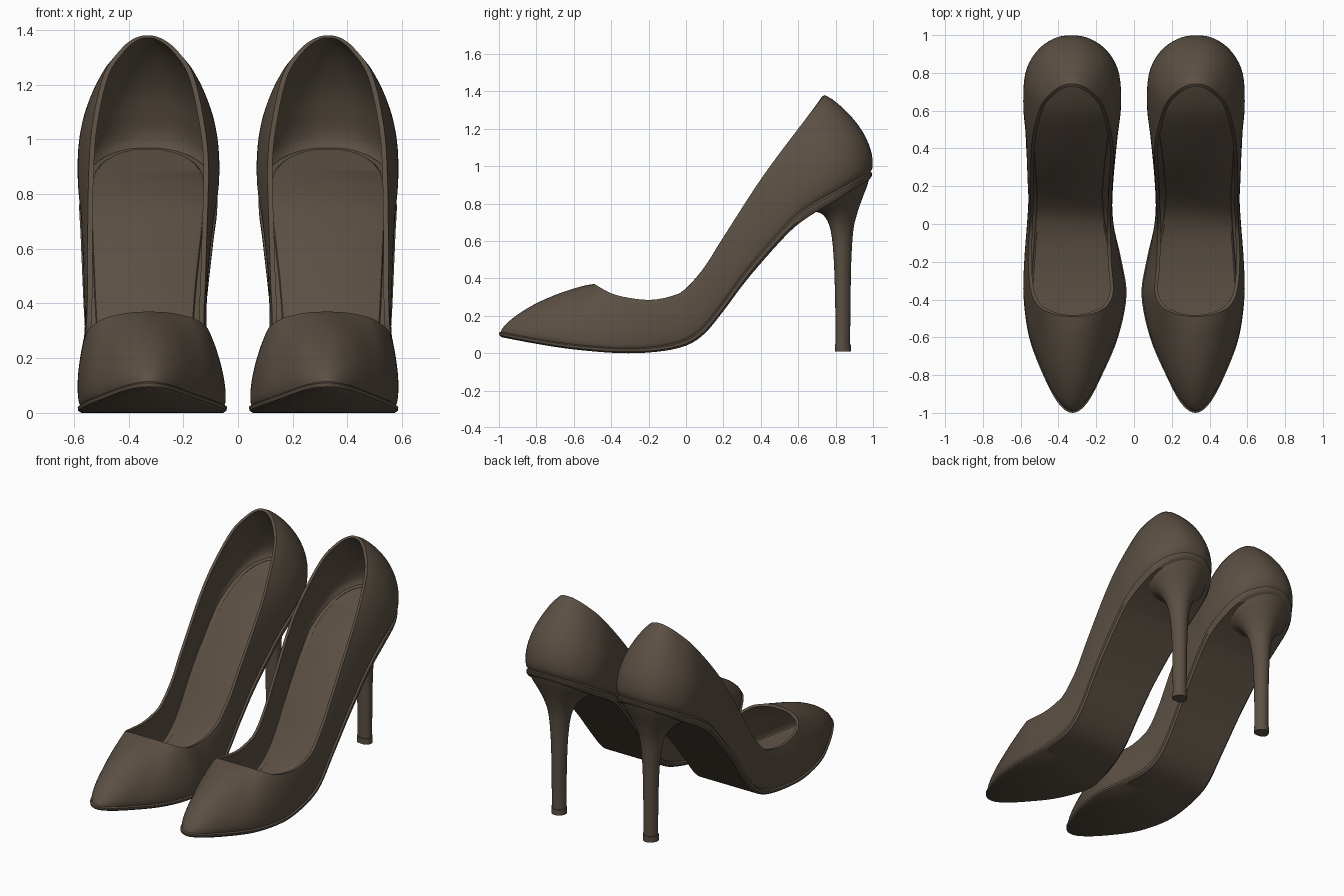
import bpy
import math
from mathutils import Vector

if "Cube" in bpy.data.objects:
    bpy.data.objects.remove(bpy.data.objects["Cube"])

leather = bpy.data.materials.new("dark_brown_leather")
leather.use_nodes = True
BROWN = (0.105, 0.079, 0.057, 1)
leather.diffuse_color = BROWN
leather.node_tree.nodes["Principled BSDF"].inputs["Base Color"].default_value = BROWN


def spline(points, steps, closed=False):
    """Smooth curve through points of any dimension."""
    pts = [Vector(p) for p in points]
    n = len(pts)

    def get(i):
        return pts[i % n] if closed else pts[max(0, min(n - 1, i))]

    out = []
    for i in range(n if closed else n - 1):
        a, b, c, d = (get(i + j) for j in (-1, 0, 1, 2))
        for s in range(steps):
            t = s / steps
            out.append(b + (c - a) * (t / 2) + (a * 2 - b * 5 + c * 4 - d) * (t * t / 2)
                       + (b * 3 - a - c * 3 + d) * (t ** 3 / 2))
    if not closed:
        out.append(pts[-1])
    return out


def profile(points):
    """Height as a function of the position along the shoe."""
    curve = spline(points, 10)

    def height(y):
        if y <= curve[0][0]:
            return curve[0][1]
        for p, q in zip(curve, curve[1:]):
            if y <= q[0]:
                return p[1] + (q[1] - p[1]) * (y - p[0]) / (q[0] - p[0])
        return curve[-1][1]

    return height


def loft(name, rings, cap_start=False, cap_end=False, angle=35):
    """Skin a stack of rings, mirrored to make the pair."""
    n = len(rings[0])
    verts = [tuple(p) for ring in rings for p in ring]
    faces = []
    for r in range(len(rings) - 1):
        for i in range(n):
            j = (i + 1) % n
            faces.append((r * n + i, r * n + j, (r + 1) * n + j, (r + 1) * n + i))

    def cap(base, flip):
        for k in range(n // 2):
            strip = [k, k + 1, n - k - 1, (n - k) % n]
            face = [base + i for i in dict.fromkeys(strip)]
            faces.append(tuple(reversed(face)) if flip else tuple(face))

    if cap_start:
        cap(0, True)
    if cap_end:
        cap((len(rings) - 1) * n, False)
    mesh = bpy.data.meshes.new(name)
    mesh.from_pydata(verts, [], faces)
    mesh.materials.append(leather)
    obj = bpy.data.objects.new(name, mesh)
    bpy.context.collection.objects.link(obj)
    bpy.ops.object.select_all(action='DESELECT')
    obj.select_set(True)
    bpy.context.view_layer.objects.active = obj
    bpy.ops.object.shade_smooth_by_angle(angle=math.radians(angle))
    mirror = obj.modifiers.new("pair", 'MIRROR')
    mirror.use_mirror_merge = False
    return obj


# Side profiles: underside, sole thickness, top edge, fullness of the upper
underside = profile([(-1, .088), (-.8, .05), (-.6, .02), (-.35, 0), (-.15, .008), (0, .04), (.1, .105),
                     (.2, .225), (.34, .41), (.55, .645), (.68, .745), (.8, .815), (1, .94)])
thickness = profile([(-1, .027), (-.3, .027), (0, .035), (.15, .05), (.4, .058), (.75, .055), (1, .035)])
top_edge = profile([(-.49, .37), (-.4, .32), (-.3, .295), (-.18, .285), (-.06, .31), (0, .345),
                    (.1, .46), (.2, .62), (.4, .93), (.6, 1.2), (.742, 1.38)])
fullness = profile([(-1, .05), (-.7, .035), (-.4, .02), (.4, .012), (.7, .035), (.985, .075)])


def feather(y):
    return underside(y) + thickness(y)


# Plan outlines, from the toe along the outer side to the heel and back
SOLE = [(.325, -.99), (.395, -.94), (.47, -.8), (.545, -.6), (.575, -.38), (.568, -.2), (.553, 0),
        (.545, .15), (.555, .3), (.565, .5), (.57, .65), (.55, .82), (.49, .92), (.41, .973),
        (.33, .985), (.25, .973), (.165, .92), (.105, .82), (.085, .65), (.1, .5), (.125, .3),
        (.135, .15), (.12, 0), (.075, -.2), (.05, -.38), (.095, -.6), (.18, -.8), (.255, -.94)]
OPENING = [(.325, -.49), (.375, -.487), (.43, -.475), (.5, -.44), (.545, -.36), (.56, -.2), (.553, 0),
           (.55, .1), (.55, .2), (.545, .38), (.53, .5), (.49, .63), (.43, .7), (.38, .733),
           (.33, .742), (.28, .733), (.225, .7), (.165, .63), (.125, .5), (.108, .38), (.115, .2),
           (.12, .1), (.125, 0), (.12, -.2), (.11, -.36), (.15, -.44), (.22, -.475), (.275, -.487)]
STEPS = 5
outline = spline(SOLE, STEPS, closed=True)
opening = spline(OPENING, STEPS, closed=True)
N = len(outline)


def sole_ring(outset, height, lift=0):
    ring = []
    for i in range(N):
        t = (outline[(i + 1) % N] - outline[i - 1]).normalized()
        p = outline[i] + Vector((t.y, -t.x)) * outset
        ring.append((p.x, p.y, height(p.y) + lift))
    return ring


# Sole with a small welt lip, and the padded insole on top of it
loft("sole", [sole_ring(-.004, underside),
              sole_ring(.008, lambda y: underside(y) + thickness(y) * .3),
              sole_ring(.01, lambda y: underside(y) + thickness(y) * .8),
              sole_ring(-.004, feather, .004)], True, True)
loft("insole", [sole_ring(-.03, feather), sole_ring(-.034, feather, .014),
                sole_ring(-.042, feather, .02)], cap_end=True)

# Upper: curved outer wall, flat rim and lining
bottom = [Vector((p.x, p.y, feather(p.y))) for p in outline]
top = [Vector((p.x, p.y, top_edge(p.y))) for p in opening]
normals = []
for i in range(N):
    along = bottom[(i + 1) % N] - bottom[i - 1] + top[(i + 1) % N] - top[i - 1]
    normals.append(along.cross(top[i] - bottom[i]).normalized())


def upper_ring(t, wall):
    swell = max(0, math.sin(math.pi * t ** .8)) ** .75
    return [bottom[i].lerp(top[i], t) + normals[i] * (fullness(bottom[i].y) * swell - wall)
            for i in range(N)]


levels = [(k / 16) ** 1.3 for k in range(17)]
outer_wall = [upper_ring(t, 0) for t in levels]
lining = [upper_ring(t, .018 * min(1, t * 4)) for t in reversed(levels)]
loft("upper", outer_wall + lining)

# Stiletto heel: front y, front z, back y, back z, half width of each section
HEEL = [(.80, .03, .877, .03, .044), (.797, .3, .88, .3, .046), (.79, .5, .884, .5, .053),
        (.778, .63, .895, .66, .07), (.757, .705, .915, .745, .1), (.72, .748, .94, .82, .145),
        (.67, .752, .965, .885, .188), (.62, .73, .984, .945, .215)]


def heel_ring(section, grow=0):
    fy, fz, by, bz, half = section
    ring = []
    for k in range(40):
        a = 2 * math.pi * k / 40
        s = ((1 - math.cos(a)) / 2) ** 1.3
        y = fy - grow + (by - fy + 2 * grow) * s
        ring.append((.33 + (half + grow) * math.sin(a), y, fz + (bz - fz) * s))
    return ring


loft("heel", [heel_ring(s) for s in spline(HEEL, 5)], True, True, 50)
tip = HEEL[0]
loft("heel_tip", [heel_ring((tip[0], z, tip[2], z, tip[4]), .004) for z in (.008, .045)], True, True)
